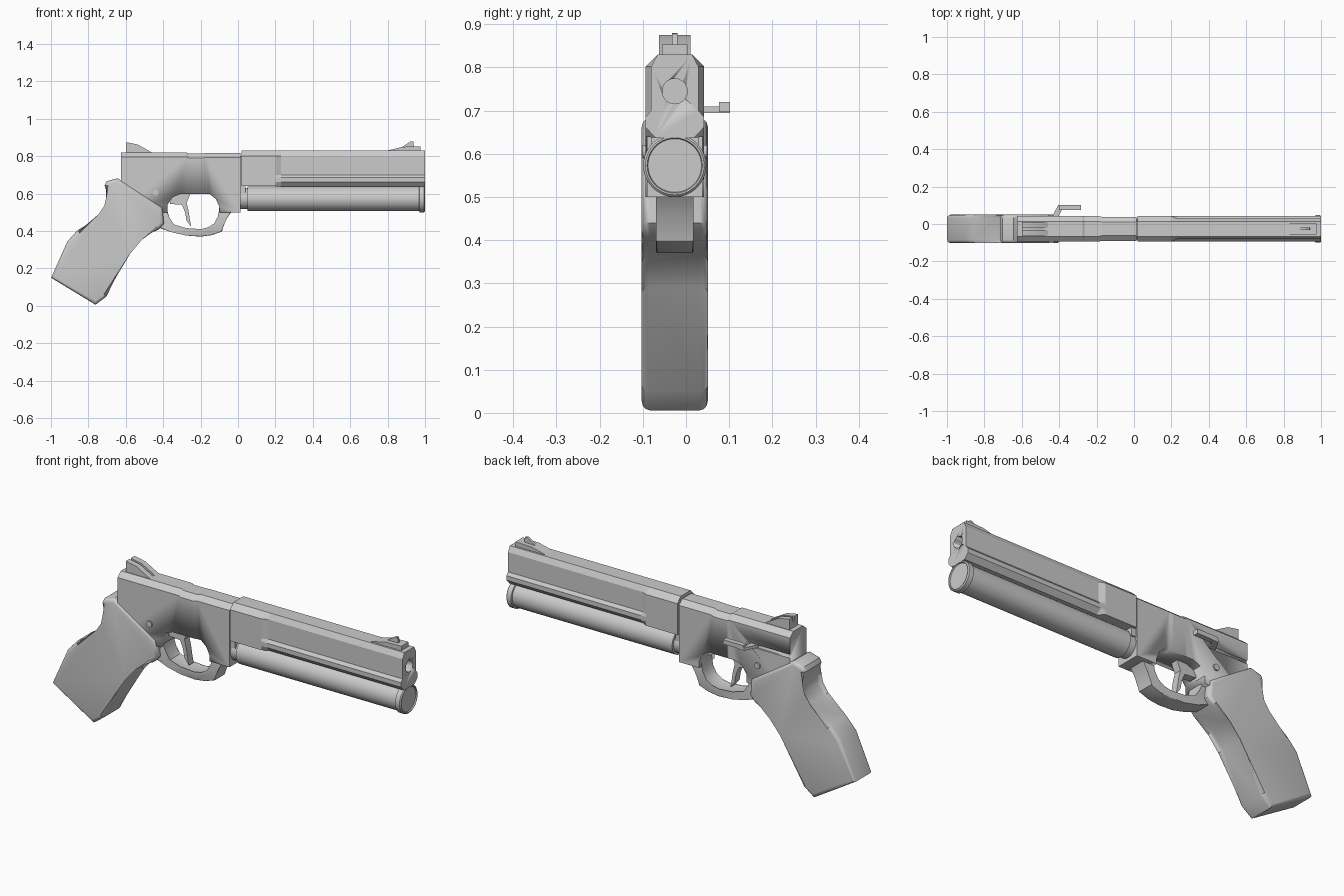
import bpy, bmesh, math
from mathutils import Matrix, Vector

cube = bpy.data.objects.get("Cube")
if cube:
    bpy.data.objects.remove(cube, do_unlink=True)

CY = -0.026  # centre plane of the frame

gray = bpy.data.materials.new("plain gray")
gray.use_nodes = True
COLOR = (0.6, 0.6, 0.6, 1)
gray.diffuse_color = COLOR
gray.node_tree.nodes["Principled BSDF"].inputs["Base Color"].default_value = COLOR


def finish(name, bm, angle=30):
    bmesh.ops.recalc_face_normals(bm, faces=bm.faces[:])
    me = bpy.data.meshes.new(name)
    bm.to_mesh(me)
    bm.free()
    me.materials.append(gray)
    me.shade_smooth()
    me.set_sharp_from_angle(angle=math.radians(angle))
    ob = bpy.data.objects.new(name, me)
    bpy.context.collection.objects.link(ob)
    return ob


def skin(bm, rings):
    """Join matching rings of points with quads and close both ends."""
    vs = [[bm.verts.new(p) for p in ring] for ring in rings]
    n = len(vs[0])
    for a, b in zip(vs, vs[1:]):
        for i in range(n):
            j = (i + 1) % n
            bm.faces.new((a[i], a[j], b[j], b[i]))
    bm.faces.new(vs[0])
    bm.faces.new(vs[-1])


def plate(name, side, half, y=CY, bevel=0, angle=30):
    """Side outline (x, z) given thickness across y."""
    bm = bmesh.new()
    skin(bm, [[(x, y + s * half, z) for x, z in side] for s in (-1, 1)])
    if bevel:
        rim = [e for e in bm.edges if abs(e.verts[0].co.y - e.verts[1].co.y) < 1e-5]
        bmesh.ops.bevel(bm, geom=rim, offset=bevel, segments=3, profile=0.5,
                        affect='EDGES', clamp_overlap=True)
    return finish(name, bm, angle)


def loft(name, stations):
    """Mirrored half sections (half width, z) placed along x."""
    bm = bmesh.new()
    skin(bm, [[(x, CY + w, z) for w, z in sec] + [(x, CY - w, z) for w, z in sec[::-1]]
              for x, sec in stations])
    return finish(name, bm, 5)


def lathe(name, profile, z, n=40):
    """Turned part along x from (x, radius) pairs."""
    bm = bmesh.new()
    skin(bm, [[(x, CY + r * math.cos(2 * math.pi * i / n), z + r * math.sin(2 * math.pi * i / n))
               for i in range(n)] for x, r in profile])
    return finish(name, bm)


def box(name, lo, hi):
    bm = bmesh.new()
    bmesh.ops.create_cube(bm, size=1)
    lo, hi = Vector(lo), Vector(hi)
    for v in bm.verts:
        v.co = (lo + hi) / 2 + Vector(a * b for a, b in zip(v.co, hi - lo))
    return finish(name, bm)


def cut(target, cutter):
    mod = target.modifiers.new("cut", 'BOOLEAN')
    mod.operation = 'DIFFERENCE'
    mod.solver = 'EXACT'
    mod.object = cutter
    cutter.hide_render = True
    cutter.hide_set(True)


# Receiver with chamfered top, slightly slimmer ahead of the port
def frame_section(w, top):
    return [(w - 0.028, top), (w, top - 0.024), (w, 0.5)]


receiver = loft("receiver", [
    (-0.625, frame_section(0.068, 0.82)), (-0.275, frame_section(0.068, 0.82)),
    (-0.265, frame_section(0.068, 0.814)), (-0.19, frame_section(0.068, 0.814)),
    (-0.17, frame_section(0.064, 0.818)), (0.014, frame_section(0.064, 0.818))])

# Trigger opening
opening = [(-0.377, 0.47), (-0.377, 0.54), (-0.35, 0.58), (-0.31, 0.597), (-0.15, 0.597),
           (-0.118, 0.57), (-0.1, 0.53), (-0.1, 0.47)]
cut(receiver, plate("opening_cutter", opening, 0.2))
# Bolt slot on the left side
cut(receiver, box("slot_cutter", (-0.7, CY + 0.06, 0.692), (-0.4, 0.2, 0.712)))

# Barrel block: full at the rear, with side recess and lower rail ahead
full = [(0.04, 0.83), (0.068, 0.802), (0.068, 0.7), (0.068, 0.685), (0.068, 0.662), (0.068, 0.64)]
slim = [(0.04, 0.83), (0.055, 0.802), (0.055, 0.7), (0.068, 0.685), (0.068, 0.662), (0.045, 0.637)]
barrel = loft("barrel_block", [(0.02, full), (0.2, full), (0.23, slim), (1.0, slim)])
cut(barrel, lathe("bore_cutter", [(0.85, 0.029), (1.1, 0.029)], 0.745))
box("barrel_joint", (0.0, CY - 0.055, 0.6), (0.04, CY + 0.055, 0.8))

# Lower tube with rear collar and front cap
lathe("lower_tube", [(0.01, 0.056), (0.05, 0.056), (0.052, 0.066), (0.968, 0.066), (0.97, 0.073),
                     (0.995, 0.073), (1.0, 0.068), (1.0, 0.064), (0.994, 0.062)], 0.573)

# Grip
grip = [(-0.703, 0.666), (-0.644, 0.682), (-0.404, 0.527), (-0.396, 0.44), (-0.425, 0.407),
        (-0.527, 0.366), (-0.59, 0.291), (-0.703, 0.05), (-0.762, 0.006), (-0.999, 0.15),
        (-0.912, 0.345), (-0.858, 0.404), (-0.73, 0.479), (-0.698, 0.527), (-0.687, 0.575),
        (-0.714, 0.644)]
plate("grip", grip, 0.0765, bevel=0.018, angle=40)

# Trigger guard
guard = [(-0.43, 0.42), (-0.36, 0.395), (-0.28, 0.376), (-0.2, 0.37), (-0.14, 0.378),
         (-0.086, 0.397), (-0.068, 0.46), (-0.035, 0.502), (-0.06, 0.53), (-0.1, 0.53),
         (-0.104, 0.475), (-0.125, 0.437), (-0.16, 0.415), (-0.2, 0.406), (-0.28, 0.412),
         (-0.345, 0.432), (-0.37, 0.47), (-0.377, 0.51), (-0.43, 0.51)]
plate("trigger_guard", guard, 0.043, bevel=0.004)

# Trigger
trigger = [(-0.36, 0.61), (-0.365, 0.545), (-0.3, 0.54), (-0.283, 0.5), (-0.275, 0.455),
           (-0.25, 0.422), (-0.258, 0.465), (-0.265, 0.51), (-0.275, 0.55), (-0.25, 0.61)]
plate("trigger", trigger, 0.02)

# Rear sight: base with two raised ears around a notch
plate("rear_sight_base", [(-0.6, 0.81), (-0.6, 0.852), (-0.537, 0.848), (-0.465, 0.81)], 0.036)
for side, label in ((1, "left"), (-1, "right")):
    plate("rear_sight_ear_" + label,
          [(-0.6, 0.84), (-0.6, 0.875), (-0.537, 0.863), (-0.46, 0.82), (-0.5, 0.815)],
          0.015, CY + side * 0.021)

# Front sight: ramp and narrow blade
plate("front_sight_ramp", [(0.79, 0.828), (0.88, 0.85), (0.975, 0.853), (0.975, 0.828)], 0.03)
plate("front_sight_blade", [(0.87, 0.845), (0.925, 0.88), (0.937, 0.878), (0.942, 0.845)], 0.006)

# Bolt handle on the left side
box("bolt_bar", (-0.4, 0.076, 0.697), (-0.283, 0.102, 0.72))
bm = bmesh.new()
arm = [(-0.44, 0.03), (-0.432, 0.05), (-0.405, 0.102), (-0.37, 0.102), (-0.4, 0.05), (-0.4, 0.03)]
skin(bm, [[(x, y, z) for x, y in arm] for z in (0.695, 0.71)])
finish("bolt_arm", bm)

# Frame pin
bm = bmesh.new()
bmesh.ops.create_cone(bm, cap_ends=True, segments=24, radius1=0.016, radius2=0.016, depth=0.15,
                      matrix=Matrix.Translation((-0.44, CY, 0.605)) @ Matrix.Rotation(math.pi / 2, 4, 'X'))
finish("frame_pin", bm)
